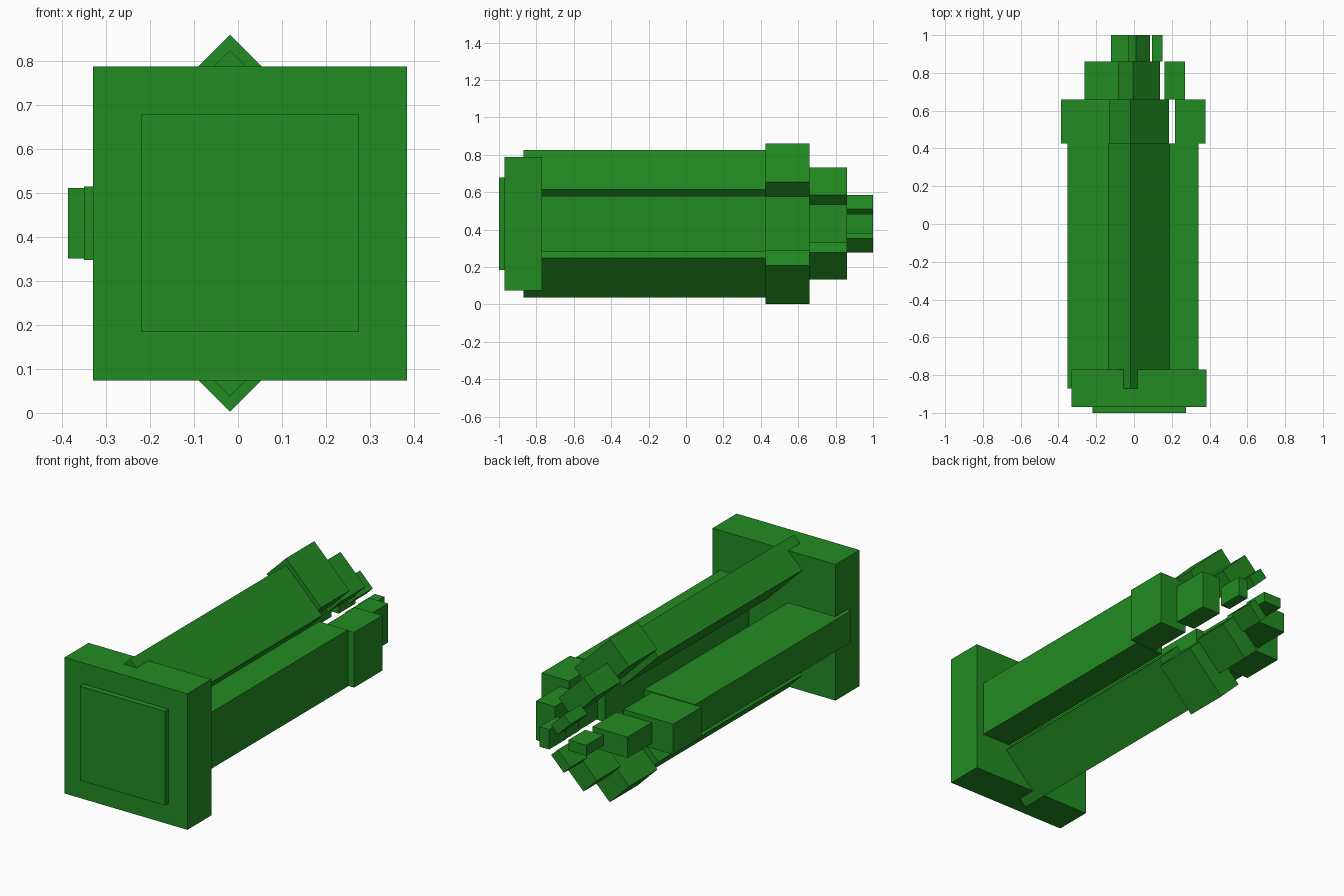
import bpy
from math import radians, pi
from mathutils import Matrix, Vector

if "Cube" in bpy.data.objects:
    bpy.data.objects.remove(bpy.data.objects["Cube"], do_unlink=True)

green = bpy.data.materials.new("forest_green")
color = (0.016, 0.258, 0.016, 1)
green.diffuse_color = color
green.use_nodes = True
green.node_tree.nodes["Principled BSDF"].inputs["Base Color"].default_value = color

AXIS_X, AXIS_Z = 0.0275, 0.4315


def box(name, x, z, y0, y1, width, height, turn=0):
    """Flat-shaded box running from y0 to y1, turned about its long axis."""
    bpy.ops.mesh.primitive_cube_add(size=1)
    obj = bpy.context.object
    obj.name = name
    obj.data.transform(Matrix.Diagonal((width, y1 - y0, height, 1)))
    obj.location = (x, (y0 + y1) / 2, z)
    obj.rotation_euler.y = turn
    obj.data.materials.append(green)


# Square base with a raised front panel
box("base_plate", AXIS_X, AXIS_Z, -0.97, -0.77, 0.715, 0.715)
box("front_panel", AXIS_X, AXIS_Z, -1.0, -0.96, 0.495, 0.495)

# Each arm segment: name, start, end, distance from axis, long side, short side
segments = [
    ("shaft", -0.87, 0.425, 0.230, 0.297, 0.167),
    ("collar", 0.425, 0.66, 0.270, 0.290, 0.160),
    ("middle_joint", 0.66, 0.86, 0.188, 0.205, 0.110),
    ("tip", 0.86, 1.0, 0.096, 0.105, 0.055),
]

# Each arm: name, direction in x and z, turn of its long side
arms = [
    ("right_arm", -1, 0, 0),
    ("left_arm", 1, 0, pi / 2),
    ("upper_arm", 0, 1, radians(45)),
    ("lower_arm", 0, -1, radians(-45)),
]

for arm, dx, dz, turn in arms:
    for part, y0, y1, reach, long_side, short_side in segments:
        box(f"{arm}_{part}", AXIS_X + dx * reach, AXIS_Z + dz * reach,
            y0, y1, long_side, short_side, turn)
